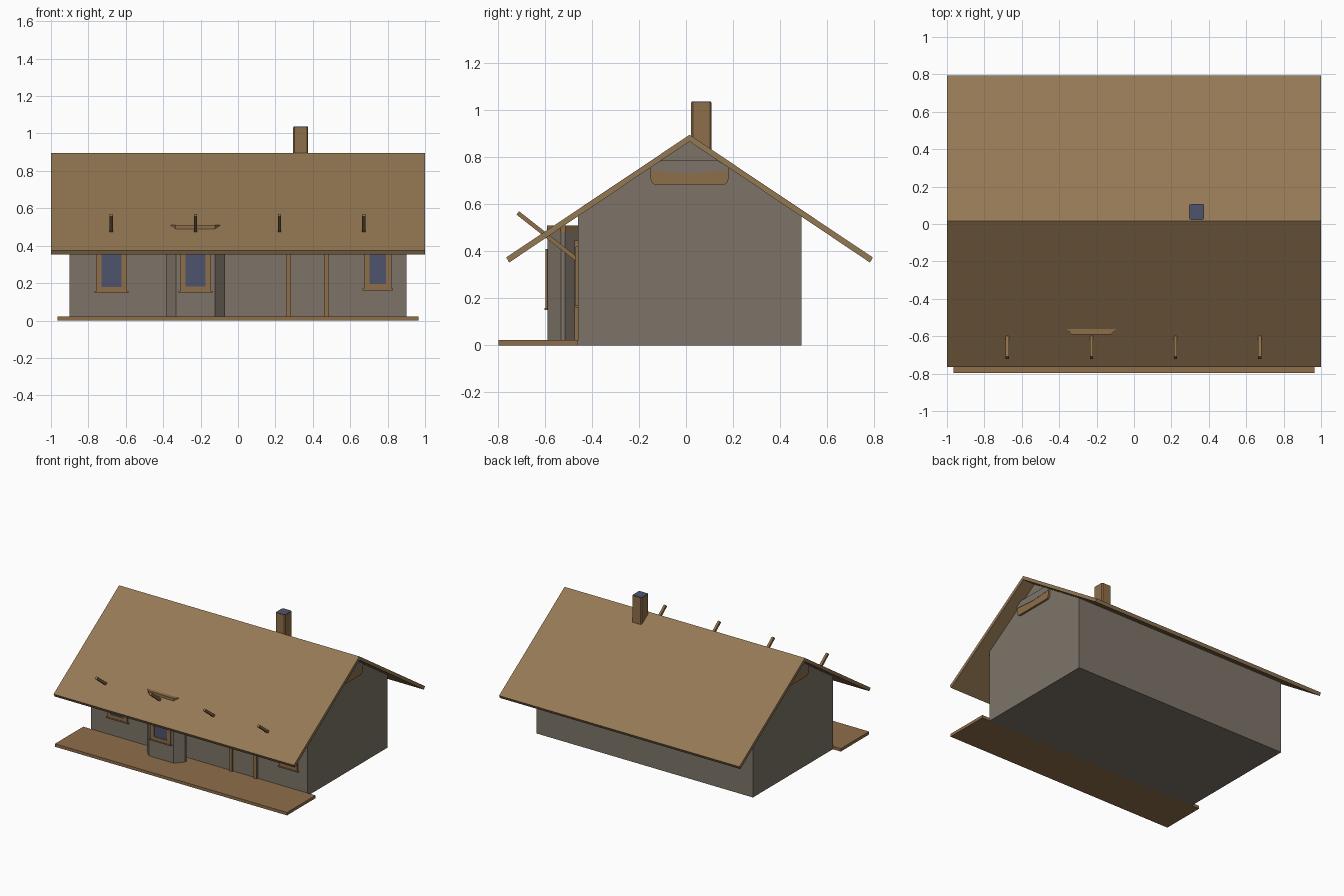
import bpy, bmesh, math
from mathutils import Vector

if "Cube" in bpy.data.objects:
    bpy.data.objects.remove(bpy.data.objects["Cube"])


def mat(name, rgb):
    m = bpy.data.materials.new(name)
    lin = [((c / 255 + 0.055) / 1.055) ** 2.4 for c in rgb]
    m.diffuse_color = (*lin, 1)
    m.use_nodes = True
    m.node_tree.nodes["Principled BSDF"].inputs["Base Color"].default_value = m.diffuse_color
    return m


WALL = mat("stone wall", (125, 116, 104))
ROOF = mat("roof brown", (148, 120, 84))
TRIM = mat("trim brown", (143, 111, 74))
GLASS = mat("slate glass", (78, 84, 108))


def prism(name, pts, axis, a, b, m):
    """Extrude a 2D outline along an axis: 'x' takes (y, z), 'z' takes (x, y)."""
    def co(p, t):
        return (t, p[0], p[1]) if axis == "x" else (p[0], p[1], t)
    bm = bmesh.new()
    lo = [bm.verts.new(co(p, a)) for p in pts]
    hi = [bm.verts.new(co(p, b)) for p in pts]
    bm.faces.new(lo)
    bm.faces.new(hi)
    n = len(pts)
    for i in range(n):
        j = (i + 1) % n
        bm.faces.new((lo[i], lo[j], hi[j], hi[i]))
    bmesh.ops.recalc_face_normals(bm, faces=bm.faces)
    me = bpy.data.meshes.new(name)
    bm.to_mesh(me)
    bm.free()
    me.materials.append(m)
    ob = bpy.data.objects.new(name, me)
    bpy.context.collection.objects.link(ob)
    return ob


def box(name, x0, x1, y0, y1, z0, z1, m):
    return prism(name, [(x0, y0), (x1, y0), (x1, y1), (x0, y1)], "z", z0, z1, m)


def chamfered(x0, x1, y0, y1, c, d=None):
    d = d or c
    return [(x0 + c, y0), (x1 - c, y0), (x1, y0 + d), (x1, y1 - d),
            (x1 - c, y1), (x0 + c, y1), (x0, y1 - d), (x0, y0 + d)]


# House body with gable ends
prism("house_body", [(-0.46, 0), (0.49, 0), (0.49, 0.552), (0.015, 0.867), (-0.46, 0.552)],
      "x", -0.9, 0.9, WALL)

# Pitched roof slab
prism("roof", [(-0.764, 0.374), (0.015, 0.895), (0.794, 0.374), (0.782, 0.352),
               (0.015, 0.867), (-0.752, 0.352)], "x", -1, 1, ROOF)

# Porch deck
box("porch_deck", -0.966, 0.966, -0.797, -0.46, 0, 0.022, TRIM)

# Bay with chamfered corners and a cap that pokes through the roof
prism("bay", chamfered(-0.385, -0.07, -0.588, -0.458, 0.054, 0.057), "z", 0.002, 0.48, WALL)
prism("bay_cap", chamfered(-0.387, -0.068, -0.59, -0.456, 0.054, 0.057), "z", 0.48, 0.51, TRIM)


# Windows: frame bars, sill and glass
def window(name, x0, x1, z0, z1, y):
    f = 0.028
    box(name + "_frame_left", x0, x0 + f, y - 0.01, y, z0, z1, TRIM)
    box(name + "_frame_right", x1 - f, x1, y - 0.01, y, z0, z1, TRIM)
    box(name + "_frame_top", x0 + f, x1 - f, y - 0.01, y, z1 - f, z1, TRIM)
    box(name + "_frame_bottom", x0 + f, x1 - f, y - 0.01, y, z0, z0 + f, TRIM)
    box(name + "_sill", x0 - 0.009, x1 + 0.009, y - 0.014, y, z0 - 0.005, z0 + 0.004, TRIM)
    box(name + "_glass", x0 + f, x1 - f, y - 0.005, y, z0 + f, z1 - f, GLASS)


window("left_window", -0.758, -0.594, 0.152, 0.41, -0.46)
window("bay_window", -0.309, -0.145, 0.155, 0.41, -0.588)
window("right_window", 0.674, 0.82, 0.166, 0.42, -0.46)

# Door surround
for side, x in (("left", 0.257), ("right", 0.462)):
    box("door_post_" + side, x, x + 0.025, -0.473, -0.46, 0.022, 0.42, TRIM)
box("door_lintel", 0.257, 0.487, -0.473, -0.46, 0.42, 0.445, TRIM)

# Slanted braces that rise outward through the roof
a, b = Vector((-0.466, 0.367)), Vector((-0.715, 0.563))
d = (b - a).normalized()
n = Vector((-d.y, d.x)) * 0.009
for i, x in enumerate((-0.677, -0.227, 0.222, 0.672)):
    prism("porch_brace_%d" % (i + 1), [a + n, b + n, b - n, a - n], "x", x - 0.009, x + 0.009, TRIM)

# Chimney with dark flue top
prism("chimney", chamfered(0.295, 0.375, 0.022, 0.108, 0.007), "z", 0.8, 1.033, TRIM)
prism("chimney_top", chamfered(0.297, 0.373, 0.024, 0.106, 0.007), "z", 1.033, 1.036, GLASS)

# Rounded gable panels with a stone-coloured upper plate
r = 0.025
corners = [(0.18 - r + r * math.sin(t), 0.682 + r - r * math.cos(t))
           for t in [k * math.pi / 8 for k in range(5)]]
outline = corners + [(0.18, 0.757), (0.136, 0.785)]
outline += [(0.03 - y, z) for y, z in reversed(outline)]
plate = [(-0.15, 0.742), (0.015, 0.73), (0.18, 0.742), (0.18, 0.757),
         (0.136, 0.785), (-0.106, 0.785), (-0.15, 0.757)]
for side, s in (("right", 1), ("left", -1)):
    prism("gable_panel_" + side, outline, "x", s * 0.895, s * 0.915, TRIM)
    prism("gable_plate_" + side, plate, "x", s * 0.912, s * 0.917, WALL)
